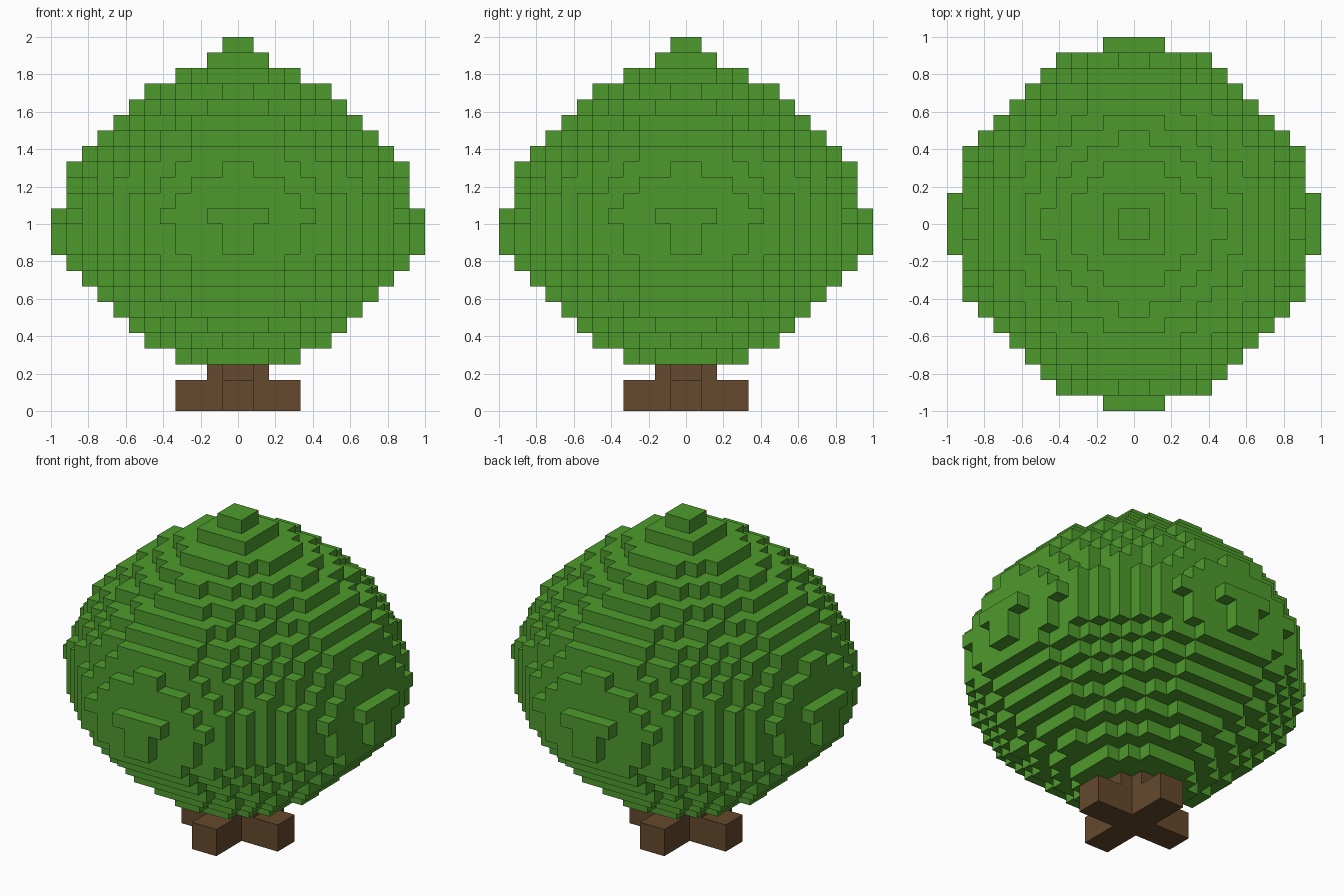
import bpy
import bmesh
from mathutils import Vector

UNIT = 1 / 12      # edge of one cube
ROUND = 1.8        # exponent of the slightly pointed round cross-section

if "Cube" in bpy.data.objects:
    bpy.data.objects.remove(bpy.data.objects["Cube"], do_unlink=True)


def make_material(name, colour):
    mat = bpy.data.materials.new(name)
    mat.use_nodes = True
    mat.diffuse_color = (*colour, 1)
    bsdf = next(n for n in mat.node_tree.nodes if n.type == "BSDF_PRINCIPLED")
    bsdf.inputs["Base Color"].default_value = (*colour, 1)
    bsdf.inputs["Roughness"].default_value = 0.9
    return mat


def build_blocks(name, cells, material):
    """Skin a set of cubes, keeping only the outer faces."""
    bm = bmesh.new()
    corners = {}

    def corner(point):
        key = tuple(round(c) for c in point)
        if key not in corners:
            corners[key] = bm.verts.new(Vector(key) * UNIT)
        return corners[key]

    for cell in cells:
        for axis in range(3):
            for side in (0, 1):
                step = [0, 0, 0]
                step[axis] = 2 * side - 1
                if tuple(c + s for c, s in zip(cell, step)) in cells:
                    continue
                u, v = Vector(), Vector()
                u[(axis + 1) % 3] = 1
                v[(axis + 2) % 3] = 1
                base = Vector(cell)
                base[axis] += side
                loop = [base, base + u, base + u + v, base + v]
                if side == 0:
                    loop.reverse()
                bm.faces.new([corner(p) for p in loop])
    mesh = bpy.data.meshes.new(name)
    bm.to_mesh(mesh)
    bm.free()
    mesh.materials.append(material)
    obj = bpy.data.objects.new(name, mesh)
    bpy.context.collection.objects.link(obj)
    return obj


def round_layer(z, limit):
    """Cubes of one layer whose centres lie in the rounded outline."""
    span = range(-12, 12)
    return {(x, y, z) for x in span for y in span
            if abs(x + 0.5) ** ROUND + abs(y + 0.5) ** ROUND < limit}


def cross_layer(z, reach):
    """Plus-shaped layer, two cubes wide, with equal arms."""
    arm = [(a, b, z) for a in range(-reach, reach) for b in (-1, 0)]
    return set(arm) | {(b, a, z) for a, b, z in arm}


leaf_green = make_material("leaf_green", (0.076, 0.323, 0.026))
bark_brown = make_material("bark_brown", (0.130, 0.067, 0.026))

# Trunk: wide crossed roots under a narrower crossed stem
trunk = cross_layer(0, 4) | cross_layer(1, 4) | cross_layer(2, 2)
build_blocks("trunk", trunk, bark_brown)

# Foliage: size of each layer from the bottom to the tip
layer_sizes = [13, 22.7, 32.7, 44, 55, 66, 75, 82, 82, 84.3, 80.5,
               76, 70.5, 63.5, 54, 44, 32.7, 22.7, 13, 4.8, 1.5]
foliage = set()
for i, size in enumerate(layer_sizes):
    foliage |= round_layer(3 + i, size)
build_blocks("foliage", foliage, leaf_green)
